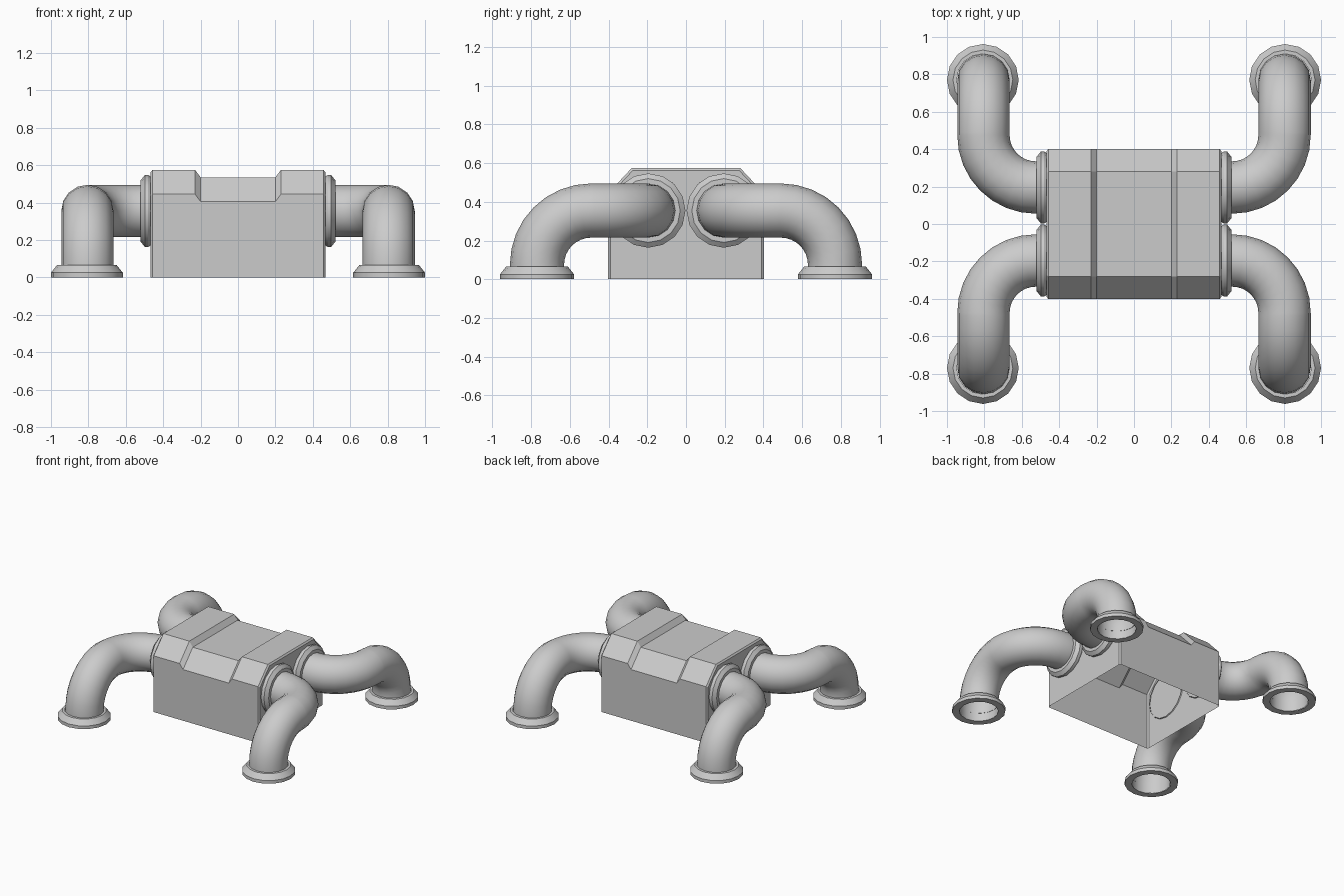
import bpy, bmesh
from math import sin, cos, pi
from mathutils import Vector as V

if "Cube" in bpy.data.objects:
    bpy.data.objects.remove(bpy.data.objects["Cube"])

grey = bpy.data.materials.new("light grey metal")
grey.use_nodes = True
grey.diffuse_color = (0.6, 0.6, 0.6, 1)
grey.node_tree.nodes["Principled BSDF"].inputs["Base Color"].default_value = (0.6, 0.6, 0.6, 1)

X, Y, Z = V((1, 0, 0)), V((0, 1, 0)), V((0, 0, 1))


def loft(name, loops, closed=True, cap=False, mirror=False, angle=0):
    """Skin a list of equal-length point loops into one object."""
    bm = bmesh.new()
    rows = [[bm.verts.new(p) for p in loop] for loop in loops]
    n = len(rows[0])
    for a, b in zip(rows, rows[1:]):
        for i in range(n if closed else n - 1):
            j = (i + 1) % n
            bm.faces.new((a[i], a[j], b[j], b[i]))
    if cap:
        bm.faces.new(rows[0])
        bm.faces.new(rows[-1])
    bmesh.ops.recalc_face_normals(bm, faces=bm.faces)
    # open shells: make the normals face away from the loop centre
    f = bm.faces[0] if closed else max(bm.faces, key=lambda f: f.calc_center_median().z)
    centre = sum((v.co for v in rows[0]), V()) / n if closed else V()
    if f.normal.dot(f.calc_center_median() - centre) < 0:
        bmesh.ops.reverse_faces(bm, faces=bm.faces)
    me = bpy.data.meshes.new(name)
    bm.to_mesh(me)
    bm.free()
    me.materials.append(grey)
    ob = bpy.data.objects.new(name, me)
    bpy.context.collection.objects.link(ob)
    if angle:
        bpy.ops.object.select_all(action='DESELECT')
        ob.select_set(True)
        bpy.context.view_layer.objects.active = ob
        bpy.ops.object.shade_smooth_by_angle(angle=angle)
    if mirror:
        mod = ob.modifiers.new("mirror", 'MIRROR')
        mod.use_axis = (True, True, False)
        mod.use_mirror_merge = False
    return ob


def ring(c, side, up, r, n=16):
    return [c + r * (cos(2 * pi * i / n) * side + sin(2 * pi * i / n) * up) for i in range(n)]


# Body: chamfered housing, open underneath, with a lowered middle band
def section(x, drop=0, inset=0):
    half = [(0.402 - inset, 0), (0.402 - inset, 0.445 - drop - inset / 2),
            (0.28 - inset / 2, 0.575 - drop - inset)]
    pts = [(-y, z) for y, z in half] + half[::-1]
    return [V((x, y, z)) for y, z in pts]


stations = [(0.467, 0, 0.012), (0.457, 0, 0), (0.23, 0, 0), (0.2, 0.04, 0)]
stations = [(-x, d, i) for x, d, i in stations] + stations[::-1]
loft("body_housing", [section(*s) for s in stations], closed=False, cap=True)

# Leg pipes: a level elbow outwards, then an elbow down to the floor
R, PIPE, STEPS = 0.28, 0.14, 8
start = V((0.525, 0.195, 0.355))
knee = start + V((R, R, 0))
foot = knee + V((0, R + 0.015, -R))
rings = [ring(start - 0.05 * X, -Y, Z, PIPE)]
for k in range(STEPS + 1):
    t = pi / 2 * k / STEPS
    rings.append(ring(start + R * V((sin(t), 1 - cos(t), 0)), V((sin(t), -cos(t), 0)), Z, PIPE))
for k in range(STEPS + 1):
    t = pi / 2 * k / STEPS
    c = knee + V((0, 0.015 + R * sin(t), R * cos(t) - R))
    rings.append(ring(c, X, V((0, sin(t), cos(t))), PIPE))
rings.append(ring(V((foot.x, foot.y, 0)), X, Y, PIPE))
loft("leg_pipe", rings, mirror=True, angle=0.8)

# Foot flanges on the floor
profile = [(0.14, 0.065), (0.16, 0.065), (0.192, 0.025), (0.192, 0), (0.14, 0)]
loft("foot_flange", [ring(V((foot.x + 0.003, foot.y, z)), X, Y, r) for r, z in profile[::-1]],
     mirror=True, angle=0.5)

# Collars where the pipes leave the housing
profile = [(0.18, 0.46), (0.192, 0.48), (0.192, 0.498), (0.165, 0.52), (0.14, 0.52)]
loft("body_collar", [ring(V((x, start.y, start.z)), Y, Z, r) for r, x in profile],
     mirror=True, angle=0.5)
